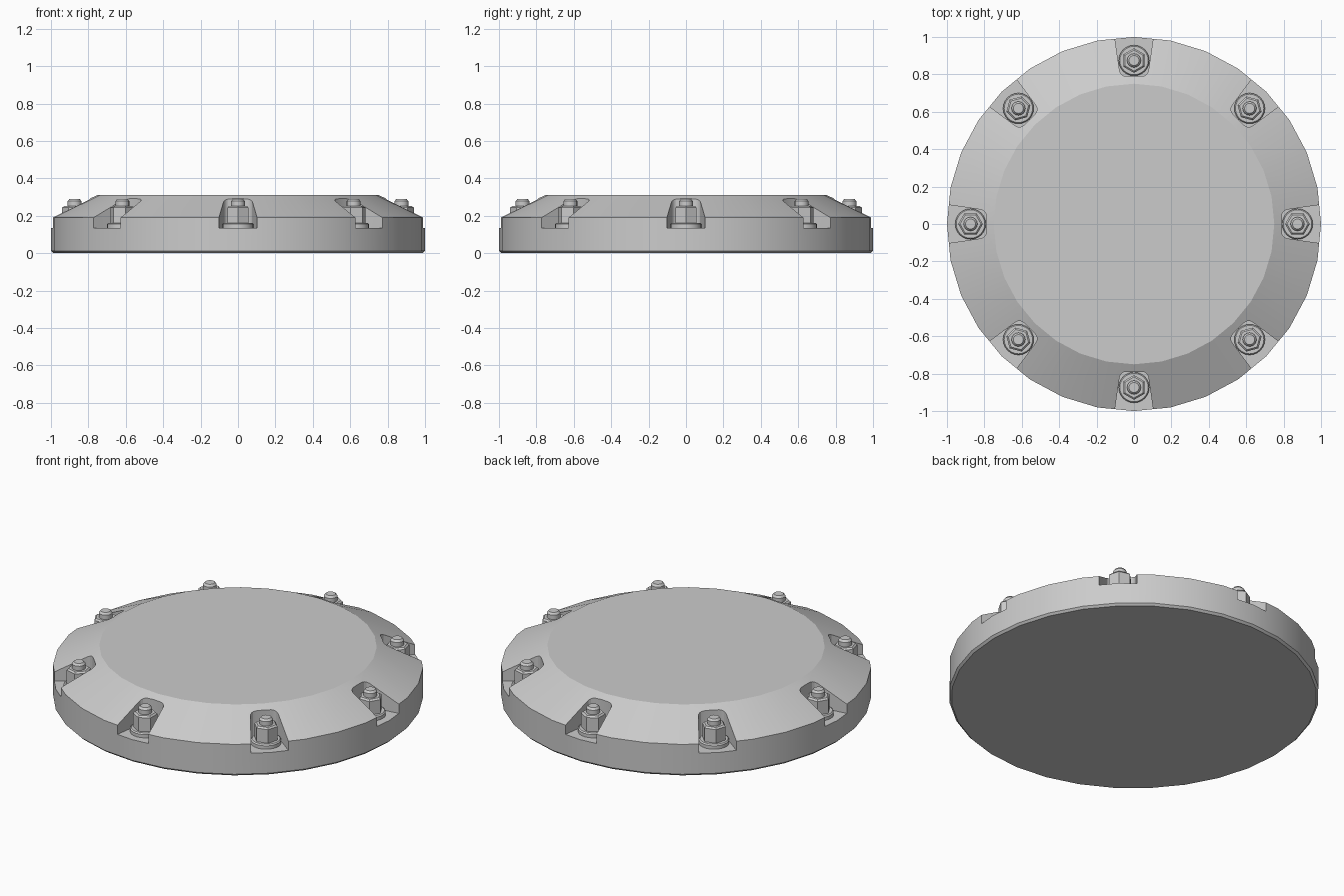
import bpy, bmesh
from math import sin, cos, pi, tau, radians
from mathutils import Matrix

if "Cube" in bpy.data.objects:
    bpy.data.objects.remove(bpy.data.objects["Cube"])


def make_object(name, bm, smooth=None):
    bmesh.ops.remove_doubles(bm, verts=bm.verts, dist=1e-5)
    bmesh.ops.recalc_face_normals(bm, faces=bm.faces)
    me = bpy.data.meshes.new(name)
    bm.to_mesh(me)
    bm.free()
    ob = bpy.data.objects.new(name, me)
    bpy.context.collection.objects.link(ob)
    if smooth:
        bpy.ops.object.select_all(action='DESELECT')
        ob.select_set(True)
        bpy.context.view_layer.objects.active = ob
        bpy.ops.object.shade_smooth_by_angle(angle=radians(smooth))
    return ob


def loft(bm, rings):
    # Bridge equal-length point rings and cap both ends
    loops = [[bm.verts.new(p) for p in r] for r in rings]
    n = len(loops[0])
    for a, b in zip(loops, loops[1:]):
        for i in range(n):
            j = (i + 1) % n
            bm.faces.new((a[i], a[j], b[j], b[i]))
    bm.faces.new(loops[0][::-1])
    bm.faces.new(loops[-1])


def turned(bm, profile, n, offset=0.0):
    loft(bm, [[(r * cos(tau * i / n + offset), r * sin(tau * i / n + offset), z)
               for i in range(n)] for r, z in profile])


# Pocket cutter: flared plan with rounded inner corners
def pocket_plan(z, grow=0.0):
    c = 0.035
    pts = [(1.1, -0.118 - grow)]
    for sgn in (-1, 1):
        arc = [(0.79 + c - c * sin(k * pi / 8),
                sgn * (0.078 + grow - c + c * cos(k * pi / 8))) for k in range(5)]
        pts += arc if sgn < 0 else arc[::-1]
    pts.append((1.1, 0.118 + grow))
    return [(x, y, z) for x, y in pts]


bm = bmesh.new()
for k in range(8):
    part = bmesh.new()
    loft(part, [pocket_plan(0.135), pocket_plan(0.5)])
    part.transform(Matrix.Rotation(k * tau / 8, 4, 'Z'))
    tmp = bpy.data.meshes.new("pocket_tmp")
    part.to_mesh(tmp)
    part.free()
    bm.from_mesh(tmp)
    bpy.data.meshes.remove(tmp)
cutter = make_object("pocket_cutter", bm)
cutter.hide_render = True

# Cover disc with sloping shoulder
bm = bmesh.new()
turned(bm, [(0.988, 0), (1, 0.012), (1, 0.19), (0.75, 0.312)], 32)
cover = make_object("cover_disc", bm)
mod = cover.modifiers.new("pockets", 'BOOLEAN')
mod.operation = 'DIFFERENCE'
mod.solver = 'EXACT'
mod.object = cutter
bpy.context.view_layer.objects.active = cover
bpy.ops.object.modifier_apply(modifier=mod.name)
bpy.data.objects.remove(cutter)
cover.select_set(True)
bpy.ops.object.shade_smooth_by_angle(angle=radians(20))

# Washer, hex nut and stud in every pocket
for k in range(8):
    place = Matrix.Rotation(k * tau / 8, 4, 'Z') @ Matrix.Translation((0.874, 0, 0))
    for name, profile, n, smooth in (
            ("washer", [(0.082, 0.13), (0.082, 0.155), (0.076, 0.162)], 24, 30),
            ("hex_nut", [(0.066, 0.16), (0.066, 0.243), (0.056, 0.252)], 6, None),
            ("stud", [(0.037, 0.2), (0.037, 0.278), (0.027, 0.29)], 16, 30)):
        bm = bmesh.new()
        turned(bm, profile, n)
        ob = make_object(f"{name}_{k + 1}", bm, smooth)
        ob.matrix_world = place
